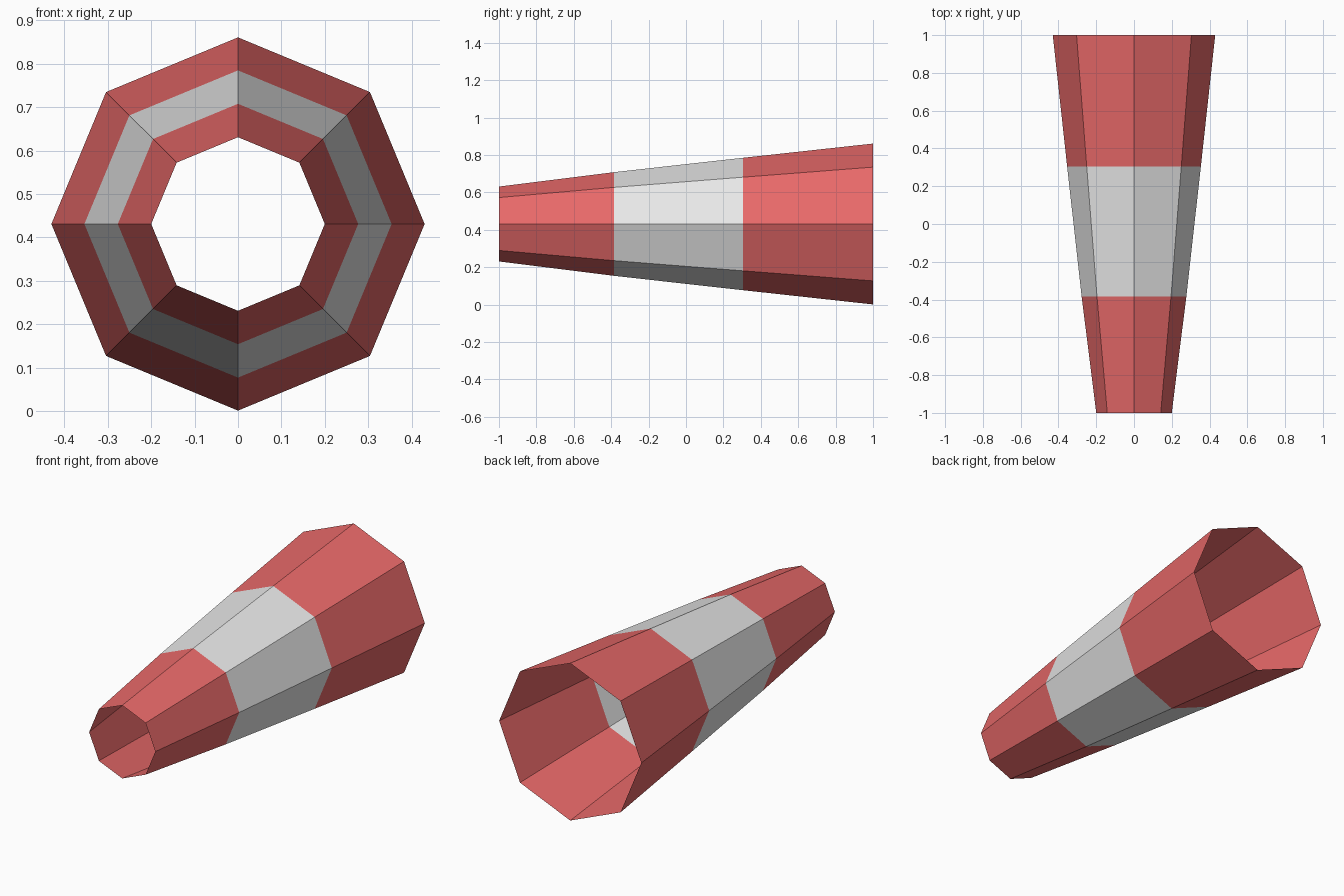
import bpy, bmesh
from math import cos, sin, tau

cube = bpy.data.objects.get("Cube")
if cube:
    bpy.data.objects.remove(cube, do_unlink=True)


def make_material(name, color):
    mat = bpy.data.materials.new(name)
    mat.use_nodes = True
    mat.diffuse_color = color
    mat.node_tree.nodes["Principled BSDF"].inputs["Base Color"].default_value = color
    return mat


SIDES = 8
CENTER_Z = 0.431
# (y, radius) of each ring, from the narrow front to the wide back
PROFILE = [(-1, 0.2), (-0.385, 0.277), (0.305, 0.354), (1, 0.43)]

# Open tapered tube, one band of faces between each pair of rings
bm = bmesh.new()
rings = []
for y, radius in PROFILE:
    angles = [tau * i / SIDES for i in range(SIDES)]
    rings.append([bm.verts.new((radius * cos(a), y, CENTER_Z + radius * sin(a)))
                  for a in angles])

for band, (near, far) in enumerate(zip(rings, rings[1:])):
    for i in range(SIDES):
        j = (i + 1) % SIDES
        face = bm.faces.new((near[i], far[i], far[j], near[j]))
        face.material_index = band % 2  # the middle band is white

# Make every face point away from the axis
for face in bm.faces:
    face.normal_update()
    center = face.calc_center_median()
    if face.normal.x * center.x + face.normal.z * (center.z - CENTER_Z) < 0:
        face.normal_flip()

mesh = bpy.data.meshes.new("striped_cone_tube")
bm.to_mesh(mesh)
bm.free()
mesh.materials.append(make_material("red", (0.8, 0.14, 0.14, 1)))
mesh.materials.append(make_material("white", (0.8, 0.8, 0.8, 1)))
tube = bpy.data.objects.new("striped_cone_tube", mesh)
bpy.context.collection.objects.link(tube)
